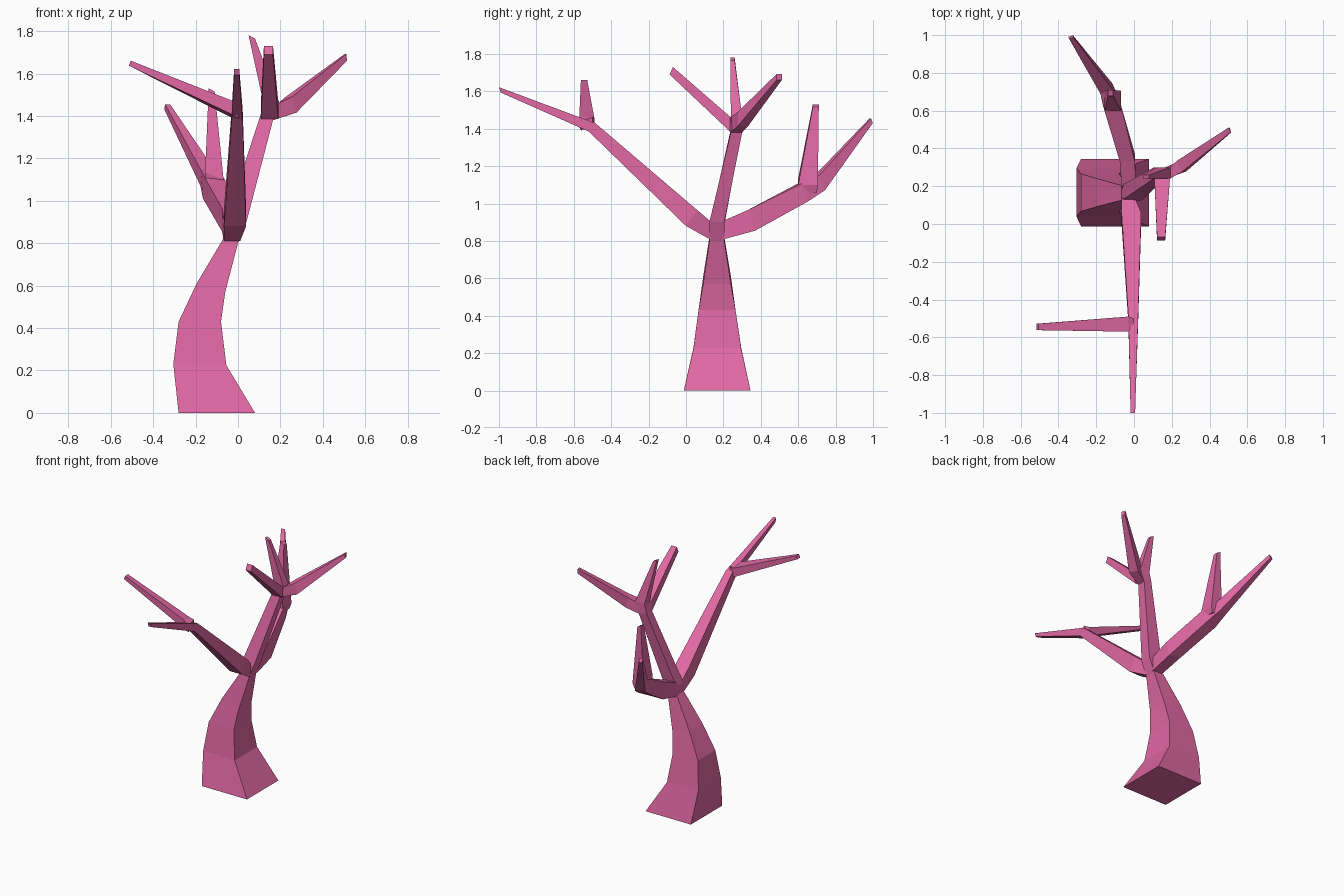
import bpy, bmesh
from mathutils import Vector

pink = bpy.data.materials.new("pink_bark")
pink.diffuse_color = (0.75, 0.14, 0.37, 1)


def limb(name, rings):
    """Loft four-sided sections; each ring is edge centre a, edge centre b, half width w."""
    bm = bmesh.new()
    prev = None
    for a, b, w in rings:
        a, b, w = Vector(a), Vector(b), Vector(w)
        ring = [bm.verts.new(p) for p in (a - w, b - w, b + w, a + w)]
        if prev:
            for i in range(4):
                j = (i + 1) % 4
                bm.faces.new((prev[i], prev[j], ring[j], ring[i]))
        else:
            bm.faces.new(ring)
        prev = ring
    bm.faces.new(prev)
    bmesh.ops.recalc_face_normals(bm, faces=bm.faces)
    mesh = bpy.data.meshes.new(name)
    bm.to_mesh(mesh)
    bm.free()
    mesh.materials.append(pink)
    bpy.context.collection.objects.link(bpy.data.objects.new(name, mesh))


def xz(xl, zl, xr, zr, y0, y1):
    """Section drawn in the front view, spanning y0 to y1."""
    y = (y0 + y1) / 2
    return (xl, y, zl), (xr, y, zr), (0, (y1 - y0) / 2, 0)


def yz(yl, zl, yh, zh, x0, x1):
    """Section drawn in the side view (lower and upper edge), spanning x0 to x1."""
    x = (x0 + x1) / 2
    return (x, yl, zl), (x, yh, zh), ((x1 - x0) / 2, 0, 0)


# Curved trunk running through the fork into the upper limb and its top twig
limb("trunk", [
    xz(-0.28, 0, 0.08, 0, -0.012, 0.345),
    xz(-0.305, 0.23, -0.055, 0.225, 0.04, 0.295),
    xz(-0.28, 0.43, -0.08, 0.43, 0.067, 0.265),
    xz(-0.195, 0.61, -0.06, 0.57, 0.092, 0.24),
    xz(-0.07, 0.82, 0.0, 0.80, 0.125, 0.205),
    xz(-0.065, 0.885, 0.04, 0.90, 0.125, 0.205),
    xz(0.105, 1.40, 0.165, 1.38, 0.24, 0.30),
    xz(0.12, 1.46, 0.195, 1.46, 0.24, 0.30),
    xz(0.05, 1.78, 0.08, 1.765, 0.237, 0.26),
])

# Long front limb with a side twig
limb("front_branch", [
    yz(0.15, 0.81, 0.15, 0.89, -0.06, 0.0),
    yz(0.125, 0.81, 0.125, 0.91, -0.066, 0.01),
    yz(0.0, 0.88, 0.06, 0.965, -0.066, 0.038),
    yz(-0.52, 1.385, -0.485, 1.43, -0.03, 0.022),
    yz(-0.99, 1.593, -1.0, 1.622, -0.018, 0.006),
])
limb("front_twig", [
    ((0.0, -0.53, 1.40), (0.0, -0.53, 1.45), (0, 0.03, 0.01)),
    ((-0.03, -0.53, 1.40), (-0.03, -0.53, 1.465), (0, 0.04, -0.008)),
    ((-0.515, -0.545, 1.637), (-0.505, -0.545, 1.66), (0, 0.017, 0)),
])

# Bent back limb with an upright twig
limb("back_branch", [
    yz(0.18, 0.81, 0.18, 0.89, -0.06, 0.0),
    yz(0.205, 0.81, 0.205, 0.91, -0.066, 0.01),
    yz(0.37, 0.855, 0.33, 0.965, -0.075, 0.005),
    ((-0.12, 0.64, 1.01), (-0.11, 0.605, 1.105), (0.045, 0.01, 0)),
    ((-0.145, 0.73, 1.07), (-0.145, 0.70, 1.15), (0.032, 0.012, 0)),
    ((-0.335, 0.995, 1.43), (-0.332, 0.985, 1.455), (0.012, 0.004, 0)),
])
limb("back_twig", [
    xz(-0.15, 1.07, -0.08, 1.06, 0.61, 0.70),
    xz(-0.155, 1.135, -0.068, 1.10, 0.60, 0.705),
    xz(-0.138, 1.53, -0.11, 1.515, 0.678, 0.71),
])

# Twigs leaving the front and right of the upper fork
limb("upper_front_twig", [
    yz(0.26, 1.395, 0.26, 1.455, 0.12, 0.175),
    yz(0.235, 1.385, 0.235, 1.465, 0.108, 0.19),
    yz(-0.088, 1.69, -0.07, 1.73, 0.122, 0.165),
])
limb("upper_right_twig", [
    xz(0.165, 1.38, 0.19, 1.46, 0.24, 0.30),
    ((0.26, 0.305, 1.415), (0.24, 0.305, 1.49), (-0.015, 0.028, 0)),
    ((0.51, 0.498, 1.66), (0.507, 0.498, 1.692), (-0.004, 0.014, 0)),
])
